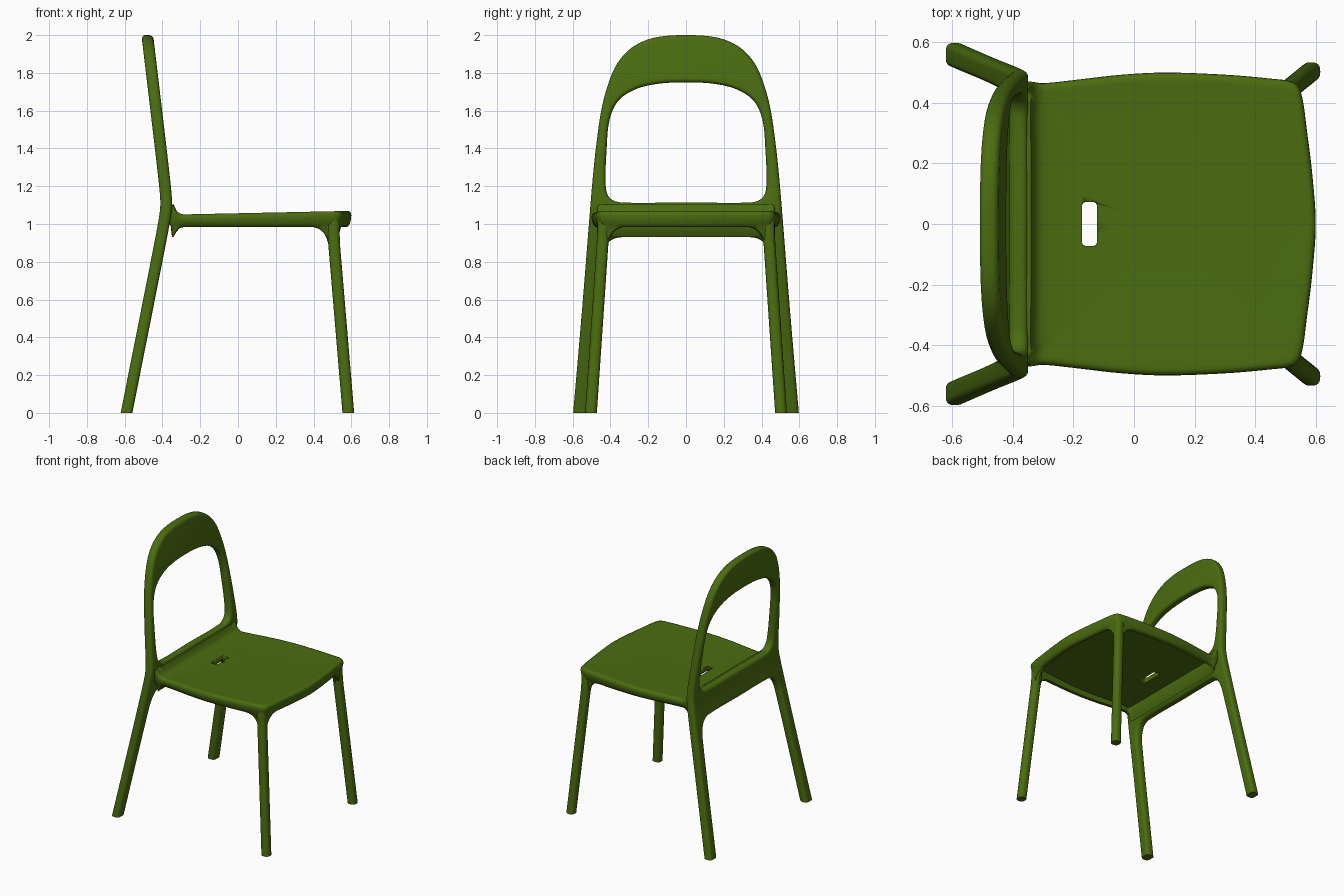
import bpy, bmesh, math
from mathutils import Vector

if "Cube" in bpy.data.objects:
    bpy.data.objects.remove(bpy.data.objects["Cube"])

green = bpy.data.materials.new("green_plastic")
green.diffuse_color = (0.07, 0.15, 0.005, 1)
green.use_nodes = True
green.node_tree.nodes["Principled BSDF"].inputs["Base Color"].default_value = green.diffuse_color


def spline(pts, closed=False, n=6):
    """Smooth curve through 2D points."""
    p = [Vector(q) for q in pts]
    k = len(p)

    def tangent(i):
        if closed:
            return (p[(i + 1) % k] - p[i - 1]).normalized()
        return (p[min(i + 1, k - 1)] - p[max(i - 1, 0)]).normalized()
    out = []
    for i in range(k if closed else k - 1):
        a, b = p[i], p[(i + 1) % k]
        length = (b - a).length
        m0, m1 = tangent(i) * length, tangent((i + 1) % k) * length
        for j in range(n):
            t = j / n
            out.append(a * (2*t**3 - 3*t**2 + 1) + m0 * (t**3 - 2*t**2 + t)
                       + b * (3*t**2 - 2*t**3) + m1 * (t**3 - t**2))
    if not closed:
        out.append(p[-1])
    return out


def finish(name, bm, angle=40):
    bmesh.ops.recalc_face_normals(bm, faces=bm.faces)
    me = bpy.data.meshes.new(name)
    bm.to_mesh(me)
    bm.free()
    ob = bpy.data.objects.new(name, me)
    bpy.context.collection.objects.link(ob)
    me.materials.append(green)
    bpy.ops.object.select_all(action='DESELECT')
    ob.select_set(True)
    bpy.context.view_layer.objects.active = ob
    bpy.ops.object.shade_smooth_by_angle(angle=math.radians(angle))
    return ob


def evaluated_mesh(ob):
    bpy.context.view_layer.update()
    return bpy.data.meshes.new_from_object(
        ob.evaluated_get(bpy.context.evaluated_depsgraph_get()))


def fillet(t, r):
    t = max(t, 0)
    return 0 if t >= r else r - math.sqrt(r*r - (r - t)**2)


# Back frame and rear legs: one rounded sheet profile in (y, z)
outer = [(.6, -.03), (.55, .55), (.506, 1.1), (.493, 1.25), (.475, 1.42), (.445, 1.62),
         (.40, 1.775), (.35, 1.87), (.27, 1.945), (.16, 1.988), (0, 2)]
under = [(.522, -.03), (.45, .8), (.432, .87), (.40, .912), (.34, .93), (0, .93)]
hole = [(0, 1.115), (.35, 1.115), (.405, 1.14), (.425, 1.2), (.42, 1.4), (.405, 1.55),
        (.36, 1.65), (.27, 1.712), (.15, 1.742), (0, 1.75)]


def mirrored(half):
    return half + [(-y, z) for y, z in half[-2::-1]]


contour = spline(mirrored(outer)) + spline(mirrored(under))[::-1]
opening = spline(hole + [(-y, z) for y, z in hole[-2:0:-1]], True)
cu = bpy.data.curves.new("frame_profile", 'CURVE')
cu.dimensions = '2D'
cu.fill_mode = 'BOTH'
cu.extrude, cu.bevel_depth, cu.offset, cu.bevel_resolution = .009, .022, -.022, 4
for loop in (contour, opening):
    sp = cu.splines.new('POLY')
    sp.points.add(len(loop) - 1)
    for pt, q in zip(sp.points, loop):
        pt.co = (q.x, q.y, 0, 1)
    sp.use_cyclic_u = True
tmp = bpy.data.objects.new("frame_profile", cu)
bpy.context.collection.objects.link(tmp)
bm = bmesh.new()
bm.from_mesh(evaluated_mesh(tmp))
bpy.data.objects.remove(tmp)
bmesh.ops.remove_doubles(bm, verts=bm.verts, dist=1e-5)


def cut(z, clear=False):
    geom = bm.verts[:] + bm.edges[:] + bm.faces[:]
    return bmesh.ops.bisect_plane(bm, geom=geom, plane_co=(0, z, 0),
                                  plane_no=(0, 1, 0), clear_inner=clear)


res = cut(0, True)
bmesh.ops.holes_fill(bm, edges=[e for e in res['geom_cut']
                                if isinstance(e, bmesh.types.BMEdge)])
for i in range(13):
    cut(.94 + i * .023)
for v in bm.verts:
    y, z, w = v.co
    leg = -.59 + .215 * z / 1.08
    back = -.37 - .11 * (z - 1.08) / .92
    v.co = ((leg + back - math.sqrt((leg - back)**2 + .0003)) / 2 + w, y, z)
finish("back_frame_and_rear_legs", bm)

# Seat: concentric rings from the top centre, over the rim, to the underside
half = [(-.37, 0), (-.37, .25), (-.37, .44), (-.36, .468), (-.3, .465), (-.2, .475),
        (-.05, .492), (.1, .5), (.3, .493), (.45, .48), (.525, .468), (.55, .44),
        (.572, .3), (.59, .15), (.6, 0)]
outline = spline(half + [(x, -y) for x, y in half[-2:0:-1]], True)
CX = .12


def top(x, s):
    return 1.05 + .02 * (x + .35) / .95 - .008 * (1 - s*s) + fillet(x + .34, .055)


def rim(x, y):
    leg = math.hypot(x - .505, abs(y) - .437) - .03
    return .985 - max(fillet(leg, .09), fillet(x + .34, .055))


rings = [(s, lambda x, y, s=s: top(x, s)) for s in (.3, .6, .8, .87, .91, .94, .965)]
rings += [(s, lambda x, y, d=d: top(x, 1) - d)
          for s, d in ((.985, .005), (.996, .013), (1, .024), (.997, .04))]
rings += [(.985, lambda x, y: 1.003), (.97, lambda x, y: .99), (.955, rim), (.91, rim)]
rings += [(s, lambda x, y, s=s: top(x, s) - .035) for s in (.895, .6, .3)]
bm = bmesh.new()
grid = []
for s, zf in rings:
    row = []
    for q in outline:
        x, y = CX + (q.x - CX) * s, q.y * s
        row.append(bm.verts.new((x, y, zf(x, y))))
    grid.append(row)
n = len(outline)
for a, b in zip(grid, grid[1:]):
    for i in range(n):
        j = (i + 1) % n
        bm.faces.new((a[i], a[j], b[j], b[i]))
for row, z in ((grid[0], top(CX, 0)), (grid[-1], top(CX, 0) - .035)):
    c = bm.verts.new((CX, 0, z))
    for i in range(n):
        bm.faces.new((row[i], row[(i + 1) % n], c))
seat = finish("seat", bm, 50)

# Handle slot cut through the seat
bm = bmesh.new()
bmesh.ops.create_cube(bm, size=1)
for v in bm.verts:
    v.co = (-.147 + v.co.x * .05, v.co.y * .145, 1.04 + v.co.z * .2)
bmesh.ops.bevel(bm, geom=[e for e in bm.edges
                          if abs(e.verts[0].co.z - e.verts[1].co.z) > .1],
                offset=.014, segments=4, profile=.5, affect='EDGES')
cutter = finish("slot_cutter", bm)
cutter.hide_render = True
mod = seat.modifiers.new("slot", 'BOOLEAN')
mod.object, mod.operation, mod.solver = cutter, 'DIFFERENCE', 'EXACT'
cut_mesh = evaluated_mesh(seat)
seat.modifiers.clear()
seat.data = cut_mesh
bpy.data.objects.remove(cutter)

# Front legs: rounded-square sections along a splayed path
path = [(.584, .503, 0, .031), (.51, .443, .88, .031), (.506, .438, .95, .032),
        (.504, .436, 1.0, .034), (.504, .434, 1.045, .03)]
for side, name in ((1, "front_leg_left"), (-1, "front_leg_right")):
    bm = bmesh.new()
    rows = []
    for x, y, z, r in path:
        row = []
        for i in range(24):
            a = math.tau * i / 24
            c, s = math.cos(a), math.sin(a)
            k = r / (abs(c)**2.6 + abs(s)**2.6)**(1 / 2.6)
            row.append(bm.verts.new((x + k * c, side * (y + k * s), z)))
        rows.append(row)
    for a, b in zip(rows, rows[1:]):
        for i in range(24):
            j = (i + 1) % 24
            bm.faces.new((a[i], a[j], b[j], b[i]))
    bm.faces.new(rows[0])
    bm.faces.new(rows[-1])
    finish(name, bm)
